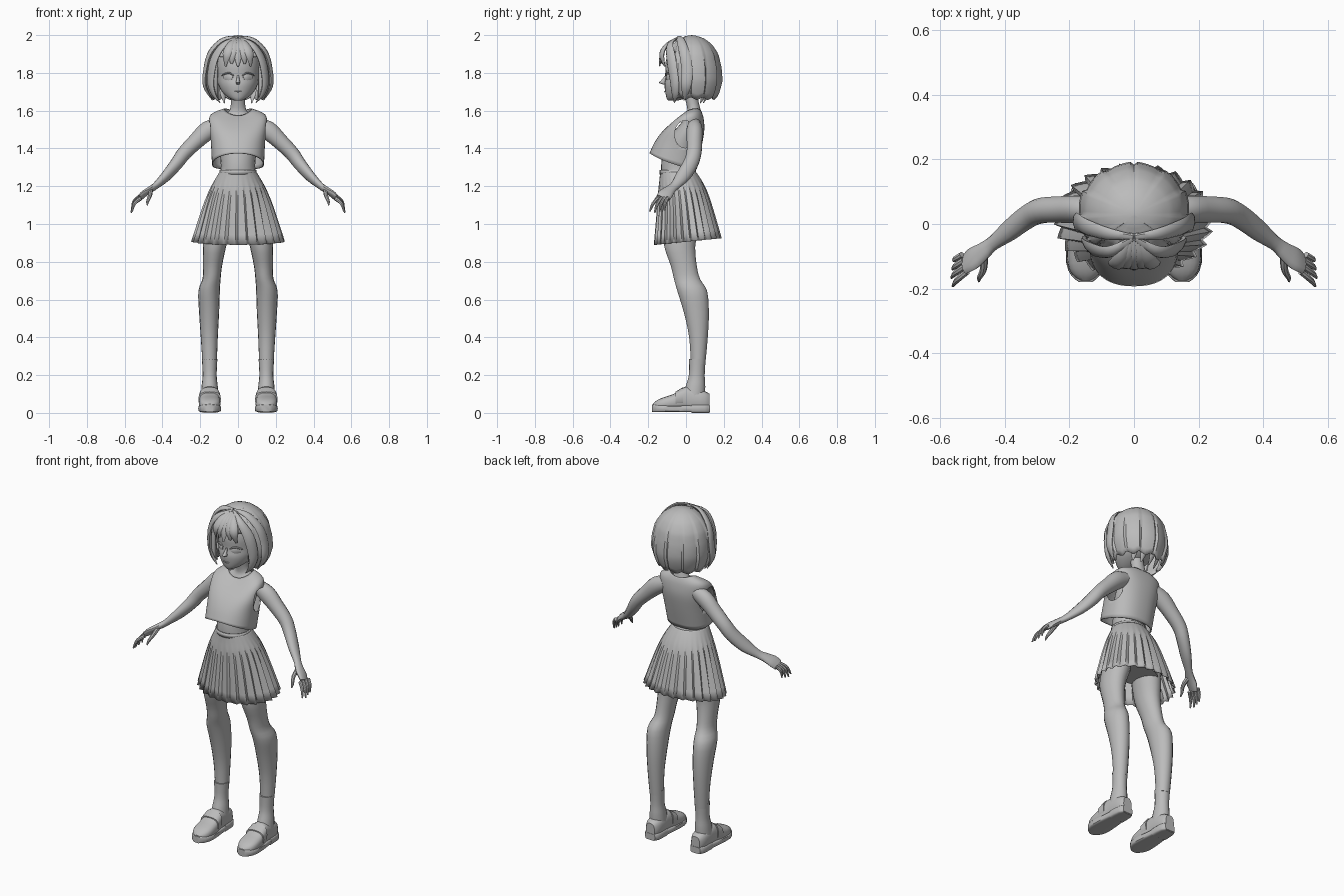
import bpy, bmesh, math
from mathutils import Vector

grey = bpy.data.materials.new("plain_grey")
grey.diffuse_color = (0.5, 0.5, 0.5, 1)


def make(name, rings, caps=True, mirror=False, thick=0, angle=40):
    """Skin a list of closed rings into one object."""
    bm = bmesh.new()
    vs = [[bm.verts.new(p) for p in ring] for ring in rings]
    n = len(vs[0])
    for a, b in zip(vs, vs[1:]):
        for i in range(n):
            j = (i + 1) % n
            bm.faces.new((a[i], a[j], b[j], b[i]))
    if caps:
        bm.faces.new(vs[0])
        bm.faces.new(vs[-1])
    bmesh.ops.remove_doubles(bm, verts=bm.verts, dist=1e-5)
    bmesh.ops.recalc_face_normals(bm, faces=bm.faces)
    me = bpy.data.meshes.new(name)
    bm.to_mesh(me)
    bm.free()
    me.materials.append(grey)
    ob = bpy.data.objects.new(name, me)
    bpy.context.collection.objects.link(ob)
    bpy.ops.object.select_all(action='DESELECT')
    ob.select_set(True)
    bpy.context.view_layer.objects.active = ob
    bpy.ops.object.shade_smooth_by_angle(angle=math.radians(angle))
    if thick:
        mod = ob.modifiers.new("thickness", 'SOLIDIFY')
        mod.thickness = thick
    if mirror:
        ob.modifiers.new("mirror", 'MIRROR')
    return ob


def smooth(rows, k):
    """Catmull-Rom interpolation of rows of numbers."""
    out = []
    for i in range(len(rows) - 1):
        p = [rows[max(0, min(len(rows) - 1, i + d))] for d in (-1, 0, 1, 2)]
        for s in range(k):
            t = s / k
            out.append([0.5 * (2 * b + (c - a) * t + (2 * a - 5 * b + 4 * c - d) * t * t
                               + (3 * b - a - 3 * c + d) * t ** 3) for a, b, c, d in zip(*p)])
    return out + [list(rows[-1])]


def power(v, e):
    return math.copysign(abs(v) ** e, v)


def tube(name, rows, ref, tangent=None, n=16, k=3, e=1.0, **kw):
    """Loft through rows of x, y, z, radius along ref, radius across."""
    rows = smooth(rows, k)
    pts = [Vector(r[:3]) for r in rows]
    rings = []
    for i, r in enumerate(rows):
        t = Vector(tangent) if tangent else (pts[min(i + 1, len(pts) - 1)] - pts[max(i - 1, 0)]).normalized()
        a = ref(pts[i]) if callable(ref) else Vector(ref)
        a = (a - t * a.dot(t)).normalized()
        b = t.cross(a)
        rings.append([pts[i] + a * max(r[3], .001) * power(math.cos(q), e) + b * max(r[4], .001) * power(math.sin(q), e)
                      for q in (2 * math.pi * j / n for j in range(n))])
    return make(name, rings, **kw)


X, Y, Z = (1, 0, 0), (0, 1, 0), (0, 0, 1)

# Torso and neck
tube("torso", [(0, .01, .98, .14, .1), (0, 0, 1.1, .15, .105), (0, -.02, 1.2, .125, .1),
               (0, -.042, 1.28, .093, .09), (0, -.035, 1.36, .095, .09), (0, -.01, 1.45, .11, .085),
               (0, .025, 1.53, .115, .055), (0, .04, 1.57, .085, .042), (0, .043, 1.6, .045, .035),
               (0, .03, 1.66, .037, .034), (0, .015, 1.72, .04, .04)], X, Z, n=24)

# Head, nose, eyes and mouth
tube("head", [(0, -.07, 1.653, .018, .025), (0, -.048, 1.668, .05, .055), (0, -.015, 1.70, .085, .095),
              (0, .008, 1.74, .105, .122), (0, .02, 1.78, .113, .126), (0, .025, 1.84, .118, .135),
              (0, .03, 1.9, .112, .125), (0, .03, 1.95, .08, .09), (0, .03, 1.975, .02, .02)], X, Z, n=28)
tube("nose", [(0, -.108, 1.785, .005, .004), (0, -.12, 1.76, .009, .012), (0, -.125, 1.748, .011, .02),
              (0, -.113, 1.738, .006, .006)], X, Z, n=10)
tube("eye", [(.028, -.104, 1.775, .003, .008), (.05, -.096, 1.778, .004, .018),
             (.075, -.078, 1.776, .003, .012)], Y, n=10, mirror=True)
tube("lash", [(.022, -.108, 1.785, .003, .002), (.05, -.102, 1.80, .007, .005),
              (.085, -.076, 1.787, .004, .003)], Y, n=8, mirror=True)
tube("mouth", [(-.02, -.108, 1.703, .002, .001), (0, -.112, 1.70, .004, .003),
               (.02, -.108, 1.703, .002, .001)], Y, n=8)


def ring(yf, zf, yb, zb, rx, lift=0, n=48, e=1.0, pleat=0):
    """Tilted oval given by its front and back points and half width."""
    out = []
    for j in range(n):
        q = 2 * math.pi * j / n
        c, s = power(math.cos(q), e), power(math.sin(q), e)
        f = 1 + pleat * ((j % 4) / 3 - .5)
        m, h = (yf + yb) / 2, (yb - yf) / 2
        out.append((rx * s * f, m - h * c * f, (zf + zb) / 2 + (zf - zb) / 2 * c + lift * s * s))
    return out


# Cropped sleeveless top with cut armholes
shirt = make("crop_top", [ring(*r, e=.85) for r in smooth([
    (-.02, 1.575, .08, 1.60, .072, .022), (-.07, 1.54, .092, 1.565, .145, .025),
    (-.125, 1.49, .097, 1.5, .153, .015), (-.165, 1.435, .083, 1.41, .143, 0),
    (-.193, 1.375, .057, 1.29, .138, -.015)], 4)], caps=False, thick=.006)
cutter = tube("armhole_cutter", [(-.3, -.005, 1.475, .055, .072), (.3, -.005, 1.475, .055, .072)], Y, X, n=24, k=1)
cutter.hide_render = True
cutter.hide_viewport = True
cut = shirt.modifiers.new("armholes", 'BOOLEAN')
cut.operation = 'DIFFERENCE'
cut.object = cutter

# Pleated skirt and waistband
make("pleated_skirt", [ring(*r[:5], n=104, pleat=r[5]) for r in smooth([
    (-.137, 1.28, .05, 1.28, .095, 0), (-.14, 1.235, .08, 1.235, .122, .01),
    (-.145, 1.18, .108, 1.18, .15, .03), (-.15, 1.08, .137, 1.09, .185, .06),
    (-.163, .89, .182, .925, .238, .09)], 3)], caps=False, thick=.003, angle=25)
make("waistband", [ring(-.139, z, .053, z, .098) for z in (1.262, 1.287)], caps=False, thick=.006)

# Legs
tube("leg", [(.085, -.01, 1.08, .075, .095), (.11, -.025, .97, .07, .092), (.124, -.033, .88, .061, .083),
             (.134, -.012, .78, .05, .07), (.14, .005, .71, .048, .07), (.153, .033, .645, .057, .08),
             (.153, .055, .53, .053, .067), (.152, .066, .4, .045, .05), (.15, .064, .26, .038, .039)],
     X, Z, n=18, mirror=True)

# Socks
tube("sock", [(.15, .06, .285, .041, .044), (.15, .057, .2, .037, .042), (.15, .05, .14, .043, .052),
              (.15, .04, .07, .047, .06)], X, Z, mirror=True)


def shoe_part(name, rows, base, grow=0, e=.75):
    """Loft along y from rows of y, half width, top height."""
    tube(name, [(.15, y, (top + base) / 2, w + grow, (top - base) / 2) for y, w, top in rows],
         X, Y, n=20, k=2, e=e, mirror=True)


# Shoes: upper, sole, heel, strap
shoe_part("shoe_upper", [(.125, .028, .1), (.1, .042, .115), (.05, .047, .128), (0, .048, .14), (-.03, .053, .122),
                         (-.07, .057, .098), (-.12, .056, .082), (-.155, .042, .066), (-.175, .018, .048)], .012)
shoe_part("sole", [(.127, .028, .04), (.1, .042, .04), (.03, .045, .04), (-.05, .054, .04), (-.12, .056, .042),
                   (-.16, .04, .044), (-.18, .016, .044)], .004, .004, .4)
shoe_part("heel", [(.124, .03, .045), (.1, .044, .045), (.03, .047, .045)], 0, .003, .4)
shoe_part("strap", [(-.015, .053, .137), (-.055, .058, .112)], .03, .002)

# Arms
tube("arm", [(.10, .045, 1.525, .035, .04), (.16, .045, 1.495, .043, .05), (.22, .045, 1.44, .042, .043),
             (.285, .042, 1.375, .04, .038), (.325, .025, 1.32, .04, .034), (.38, -.015, 1.255, .038, .027),
             (.435, -.058, 1.203, .025, .018), (.465, -.083, 1.182, .029, .017), (.5, -.108, 1.158, .038, .016),
             (.525, -.125, 1.135, .034, .012)], (.5, -1, -.2), n=14, mirror=True)

# Fingers and thumb
for i, name in enumerate(("index_finger", "middle_finger", "ring_finger", "little_finger")):
    a = Vector((.517, -.148, 1.135)) + Vector((.005, .0175, .001)) * i
    b = Vector((.565 - .004 * abs(i - 1), -.192 + .026 * i, 1.06 + .006 * abs(i - 1)))
    mid = (a + b) / 2 + Vector((.009, -.004, .008))
    tube(name, [(*a, .01, .011), (*mid, .009, .009), (*b, .004, .004)], Y, n=8, mirror=True)
tube("thumb", [(.463, -.095, 1.178, .012, .015), (.466, -.14, 1.15, .011, .011), (.478, -.165, 1.12, .008, .008),
               (.48, -.178, 1.1, .003, .003)], X, n=8, mirror=True)

# Hair: bobbed shell with grooved locks, open at the face
PROFILE = [(2.0, 0), (1.995, .22), (1.98, .45), (1.95, .7), (1.9, .9), (1.83, 1),
           (1.76, 1.03), (1.70, .93), (1.62, .68)]


def spread(z):
    for (z0, f0), (z1, f1) in zip(PROFILE, PROFILE[1:]):
        if z >= z1:
            return f0 + (f1 - f0) * (z0 - z) / (z0 - z1)
    return PROFILE[-1][1]


hair, N, ROWS = [], 96, 18
for i in range(ROWS + 1):
    t, row = i / ROWS, []
    for j in range(N):
        q = 2 * math.pi * j / N
        lock = (j % 8) / 7 if j < N / 2 else ((N - j) % 8) / 7
        off = math.degrees(min(q, 2 * math.pi - q))
        low = 1.885 if off < 46 else 1.655 + .03 * abs(lock - .5)
        z = 2 - (2 - low) * t ** 1.6
        r = spread(z) * (1 + .07 * t * (lock - .5))
        c = math.cos(q)
        row.append((.17 * r * math.sin(q), .03 - (.15 if c > 0 else .155) * r * c, z))
    hair.append(row)
make("hair_shell", hair, caps=False, thick=.008, angle=35)


def outward(p):
    return p - Vector((0, .03, 1.82))


# Fringe locks
for i, x in enumerate((-.066, -.034, 0, .036, .068)):
    tip = 1.835 + .012 * (i % 2)
    tube("fringe_lock", [(x * .1, -.03, 1.985, .006, .008), (x * .55, -.095, 1.955, .009, .02),
                         (x * .9, -.128, 1.90, .01, .024), (x, -.14 + abs(x) * .4, tip, .003, .005)],
         outward, n=8, k=4)

# Side locks sweeping from the parting
tube("face_lock", [(.004, -.045, 1.985, .006, .008), (.075, -.085, 1.95, .01, .02), (.127, -.078, 1.87, .012, .03),
                   (.145, -.062, 1.76, .012, .028), (.13, -.058, 1.69, .01, .02), (.095, -.062, 1.643, .002, .003)],
     outward, n=8, k=5, mirror=True)
tube("crest_lock", [(.002, -.04, 1.99, .006, .008), (.08, -.03, 1.975, .01, .02), (.145, -.01, 1.91, .012, .027),
                    (.172, .005, 1.82, .011, .03), (.175, 0, 1.73, .01, .027), (.135, -.01, 1.655, .002, .003)],
     outward, n=8, k=5, mirror=True)
# Nape locks
for x in (.03, .08):
    tube("nape_lock", [(x, .15 - x * .4, 1.75, .01, .025), (x, .13 - x * .4, 1.69, .009, .02),
                       (x * .9, .10 - x * .3, 1.64, .002, .003)], outward, n=8, mirror=True)
